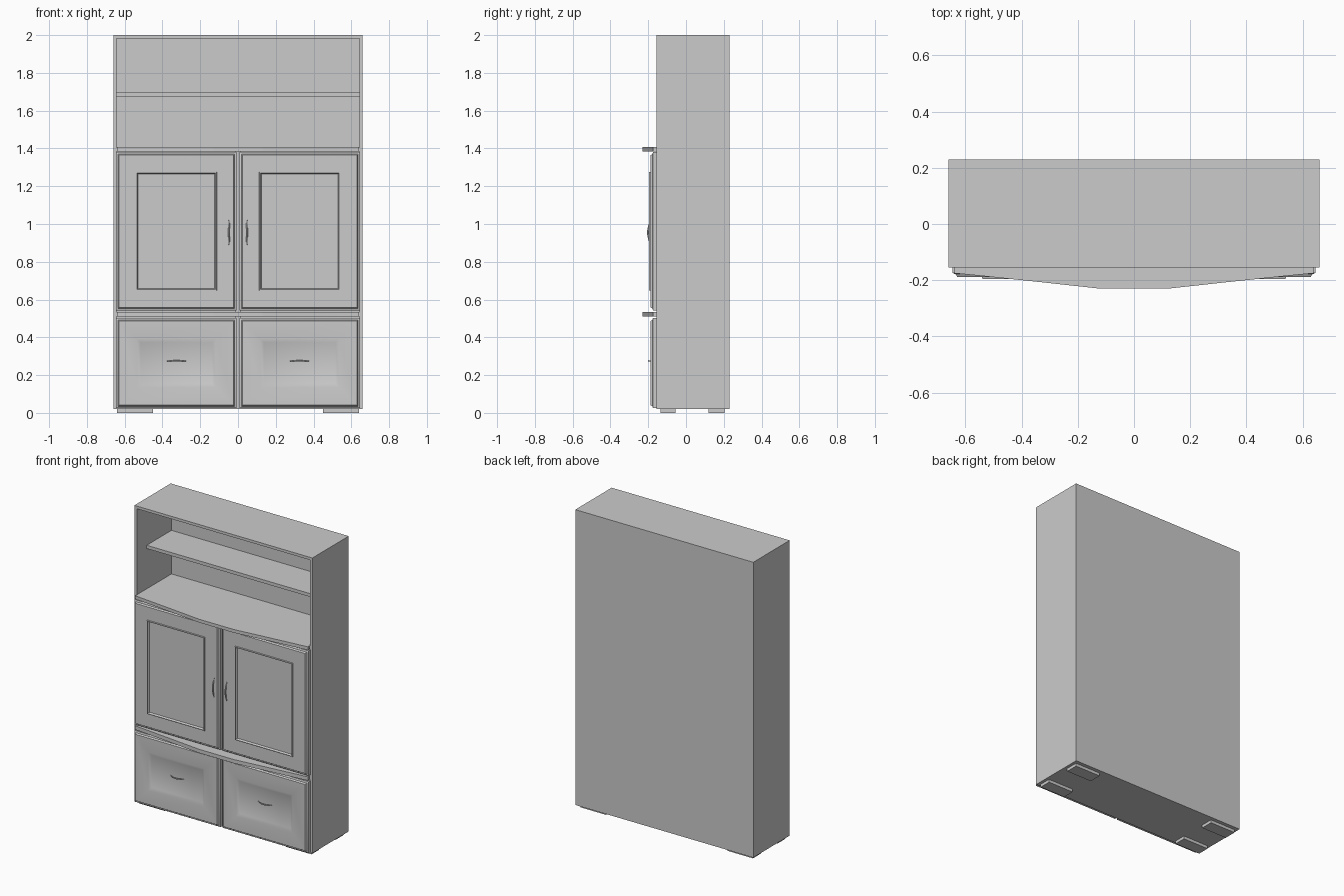
import bpy, bmesh, math

cube = bpy.data.objects.get("Cube")
if cube:
    bpy.data.objects.remove(cube, do_unlink=True)

grey = bpy.data.materials.new("plain grey")
grey.use_nodes = True
GREY = (0.6, 0.6, 0.6, 1)
grey.diffuse_color = GREY
grey.node_tree.nodes["Principled BSDF"].inputs["Base Color"].default_value = GREY

HALF = 0.66     # half the cabinet width
FRONT = -0.155  # front of the carcass
BACK = 0.23
T = 0.018       # board thickness


def finish(name, bm, smooth=False):
    bmesh.ops.recalc_face_normals(bm, faces=bm.faces)
    mesh = bpy.data.meshes.new(name)
    bm.to_mesh(mesh)
    bm.free()
    mesh.materials.append(grey)
    ob = bpy.data.objects.new(name, mesh)
    bpy.context.collection.objects.link(ob)
    if smooth:
        bpy.ops.object.select_all(action='DESELECT')
        ob.select_set(True)
        bpy.context.view_layer.objects.active = ob
        bpy.ops.object.shade_smooth_by_angle(angle=math.radians(30))
    return ob


def box(name, x, y, z):
    bm = bmesh.new()
    bmesh.ops.create_cube(bm, size=1)
    for v in bm.verts:
        v.co = [lo + (c + 0.5) * (hi - lo) for c, (lo, hi) in zip(v.co, (x, y, z))]
    return finish(name, bm)


def ledge(name, z0, z1):
    """Board with a bowed front edge."""
    half = [(0.64, FRONT), (0.64, -0.175), (0.53, -0.186), (0.33, -0.207), (0.13, -0.229)]
    outline = half + [(-x, y) for x, y in reversed(half)]
    bm = bmesh.new()
    face = bm.faces.new([bm.verts.new((x, y, z0)) for x, y in outline])
    top = bmesh.ops.extrude_face_region(bm, geom=[face])["geom"]
    bmesh.ops.translate(bm, vec=(0, 0, z1 - z0),
                        verts=[g for g in top if isinstance(g, bmesh.types.BMVert)])
    return finish(name, bm)


def moulded_front(name, x, z, profile):
    """Panel lofted through nested rectangles of (inset, y)."""
    bm = bmesh.new()
    rings = []
    for d, y in profile:
        corners = [(x[0] + d, z[0] + d), (x[1] - d, z[0] + d),
                   (x[1] - d, z[1] - d), (x[0] + d, z[1] - d)]
        rings.append([bm.verts.new((cx, y, cz)) for cx, cz in corners])
    for a, b in zip(rings, rings[1:]):
        for i in range(4):
            j = (i + 1) % 4
            bm.faces.new((a[i], a[j], b[j], b[i]))
    bm.faces.new(rings[0])
    bm.faces.new(rings[-1])
    return finish(name, bm, smooth=True)


def handle(name, centre, length, depth, radius, vertical):
    """Bowed tube pull, standing out towards the front."""
    bm = bmesh.new()
    steps, sides, rings = 12, 8, []
    for i in range(steps + 1):
        t = i / steps
        along = (t - 0.5) * length
        out = -depth * math.sin(math.pi * t)
        r = radius * (0.5 + 0.5 * math.sin(math.pi * t))
        ring = []
        for k in range(sides):
            a = math.tau * k / sides
            side, push = r * math.cos(a), out + r * math.sin(a)
            dx, dz = (side, along) if vertical else (along, side)
            ring.append(bm.verts.new((centre[0] + dx, centre[1] + push, centre[2] + dz)))
        rings.append(ring)
    for a, b in zip(rings, rings[1:]):
        for k in range(sides):
            m = (k + 1) % sides
            bm.faces.new((a[k], a[m], b[m], b[k]))
    bm.faces.new(rings[0])
    bm.faces.new(rings[-1])
    return finish(name, bm, smooth=True)


# Carcass boards
inner = HALF - T
box("top_board", (-HALF, HALF), (FRONT, BACK), (2 - T, 2))
box("bottom_board", (-inner, inner), (FRONT, BACK), (0.02, 0.02 + T))
box("back_board", (-inner, inner), (BACK - T, BACK), (0.02 + T, 2 - T))
box("niche_floor", (-inner, inner), (FRONT, BACK - T), (1.385, 1.405))
box("middle_board", (-inner, inner), (FRONT, BACK - T), (0.51, 0.535))
box("niche_shelf", (-inner, inner), (-0.05, BACK - T), (1.675, 1.697))
box("centre_divider", (-0.012, 0.012), (FRONT, BACK - T), (0.02 + T, 1.385))

# Bowed ledges above the doors and the drawers
ledge("upper_ledge", 1.385, 1.407)
ledge("lower_ledge", 0.51, 0.535)

# Stepped edge moulding shared by doors and drawers
edge = [(0, FRONT), (0, -0.174), (0.007, -0.178), (0.010, -0.178), (0.016, -0.188)]
door_profile = edge + [(0.104, -0.188), (0.106, -0.195), (0.110, -0.195),
                       (0.116, -0.183)]
drawer_profile = edge + [(0.110, -0.188), (0.130, -0.178)]

for side, s in (("left", 1), ("right", -1)):
    span = sorted((s * 0.008, s * 0.645))
    box(side + "_side_board", sorted((s * inner, s * HALF)), (FRONT, BACK), (0.02, 2 - T))
    moulded_front(side + "_door", span, (0.543, 1.38), door_profile)
    moulded_front(side + "_drawer", span, (0.025, 0.502), drawer_profile)
    handle(side + "_door_handle", (s * 0.047, -0.187, 0.955), 0.13, 0.014, 0.005, True)
    handle(side + "_drawer_handle", (s * 0.325, -0.177, 0.275), 0.1, 0.021, 0.004, False)
    for end, y in (("front", (-0.135, -0.055)), ("back", (0.12, 0.205))):
        box(f"{side}_{end}_foot", sorted((s * 0.45, s * 0.64)), y, (0, 0.02))
